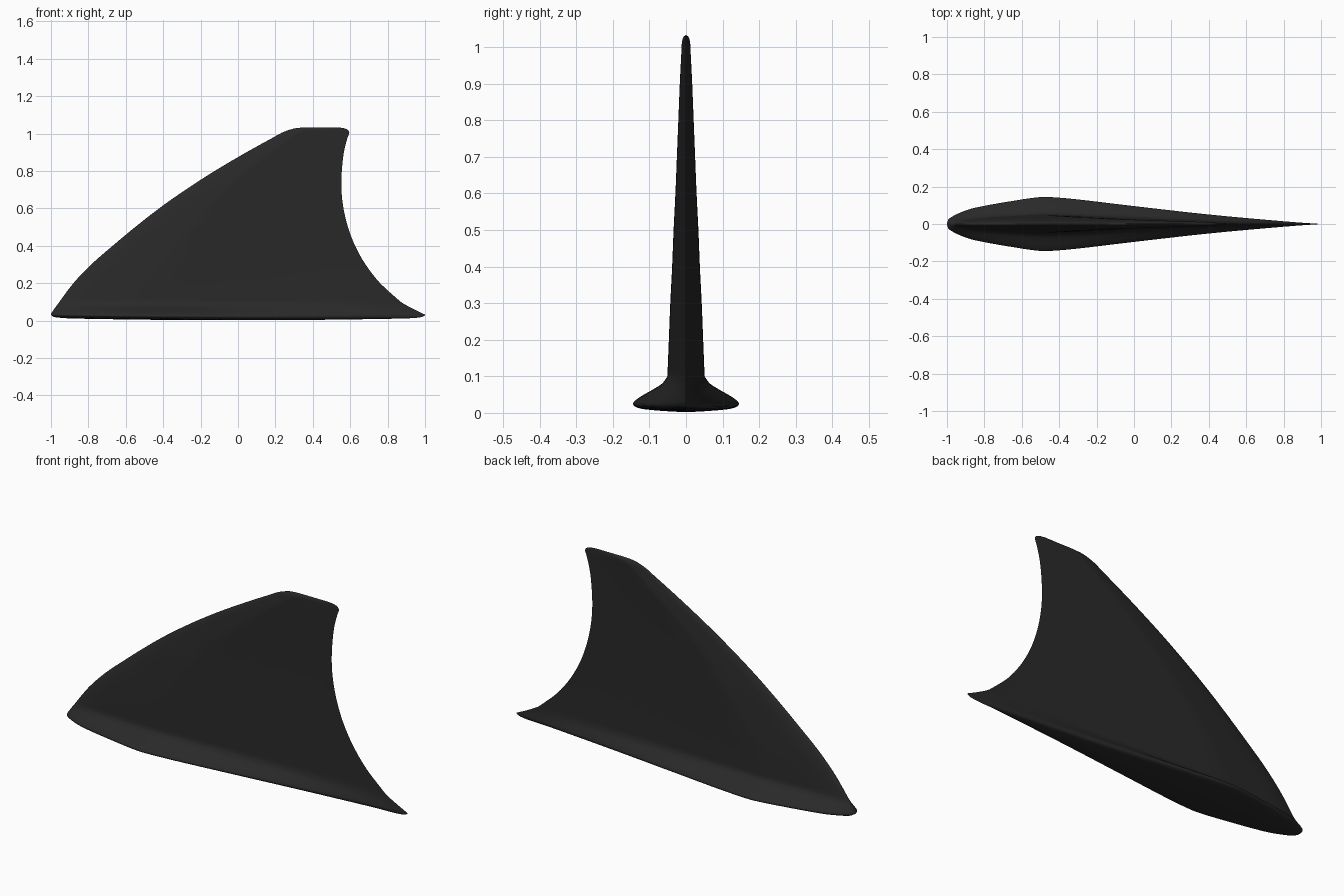
import bpy
import bmesh
import math
from mathutils import Vector

cube = bpy.data.objects.get("Cube")
if cube:
    bpy.data.objects.remove(cube)


def make_material(name, colour):
    mat = bpy.data.materials.new(name)
    mat.use_nodes = True
    mat.diffuse_color = colour
    node = mat.node_tree.nodes["Principled BSDF"]
    node.inputs["Base Color"].default_value = colour
    node.inputs["Roughness"].default_value = 0.6
    return mat


def catmull(points, steps):
    """Smooth curve through the control points."""
    pts = [Vector(p) for p in points]
    result = []
    for i in range(len(pts) - 1):
        a, b = pts[max(i - 1, 0)], pts[i]
        c, d = pts[i + 1], pts[min(i + 2, len(pts) - 1)]
        for s in range(steps):
            t = s / steps
            result.append(0.5 * (2 * b + (c - a) * t + (2 * a - 5 * b + 4 * c - d) * t * t
                                 + (3 * b - a - 3 * c + d) * t ** 3))
    return result + [pts[-1]]


# Foil outline: position along the chord, share of the full half thickness
foil = catmull([(0, 0), (.008, .22), (.05, .5), (.1, .67), (.18, .86), (.24, .98),
                (.28, .99), (.36, .89), (.5, .66), (.7, .35), (.9, .1), (1, 0)], 4)

# Levels from underside to tip: height, leading edge, trailing edge, half thickness
underside = [(.002, -.9, .9, 0), (.004, -.94, .95, .06), (.008, -.98, .98, .115)]
flange = [(.014, -.993, .993, .138), (.022, -1, 1, .145), (.031, -.998, .985, .14),
          (.045, -.99, .96, .121), (.062, -.98, .93, .092), (.08, -.968, .9, .065),
          (.1, -.955, .87, .051)]
blade = [(.2, -.88, .76, .047), (.3, -.785, .682, .043), (.4, -.67, .626, .038),
         (.5, -.55, .588, .034), (.6, -.422, .564, .029), (.7, -.28, .553, .025),
         (.8, -.125, .555, .021), (.9, .045, .566, .017), (.98, .19, .586, .013)]
tip = [(1.005, .235, .595, .012), (1.02, .275, .587, .01), (1.029, .31, .565, .006),
       (1.033, .36, .53, 0)]

levels = (catmull(underside + flange, 3)[:-1]
          + catmull(flange[-1:] + blade, 4)[:-1]
          + catmull(blade[-1:] + tip, 3))


def build_fin():
    bm = bmesh.new()
    outline = [(u, w) for u, w in foil] + [(u, -w) for u, w in reversed(foil[1:-1])]
    rings = []
    for z, lead, trail, half in levels:
        ring = []
        for u, w in outline:
            x = lead + (trail - lead) * u
            # The underside rises gently toward both ends
            lift = 0.012 * x * x * max(0, 1 - z / 0.1)
            ring.append(bm.verts.new((x, half * w, z + lift)))
        rings.append(ring)
    count = len(outline)
    for low, high in zip(rings, rings[1:]):
        for i in range(count):
            j = (i + 1) % count
            bm.faces.new((low[i], high[i], high[j], low[j]))
    # Zip the flattened first and last rings shut
    bmesh.ops.remove_doubles(bm, verts=bm.verts, dist=0.00005)
    bmesh.ops.recalc_face_normals(bm, faces=bm.faces)
    mesh = bpy.data.meshes.new("fin")
    bm.to_mesh(mesh)
    bm.free()
    mesh.materials.append(make_material("matte black", (.022, .022, .022, 1)))
    obj = bpy.data.objects.new("fin", mesh)
    bpy.context.collection.objects.link(obj)
    return obj


fin = build_fin()
bpy.ops.object.select_all(action="DESELECT")
fin.select_set(True)
bpy.context.view_layer.objects.active = fin
bpy.ops.object.shade_smooth_by_angle(angle=math.radians(50))
